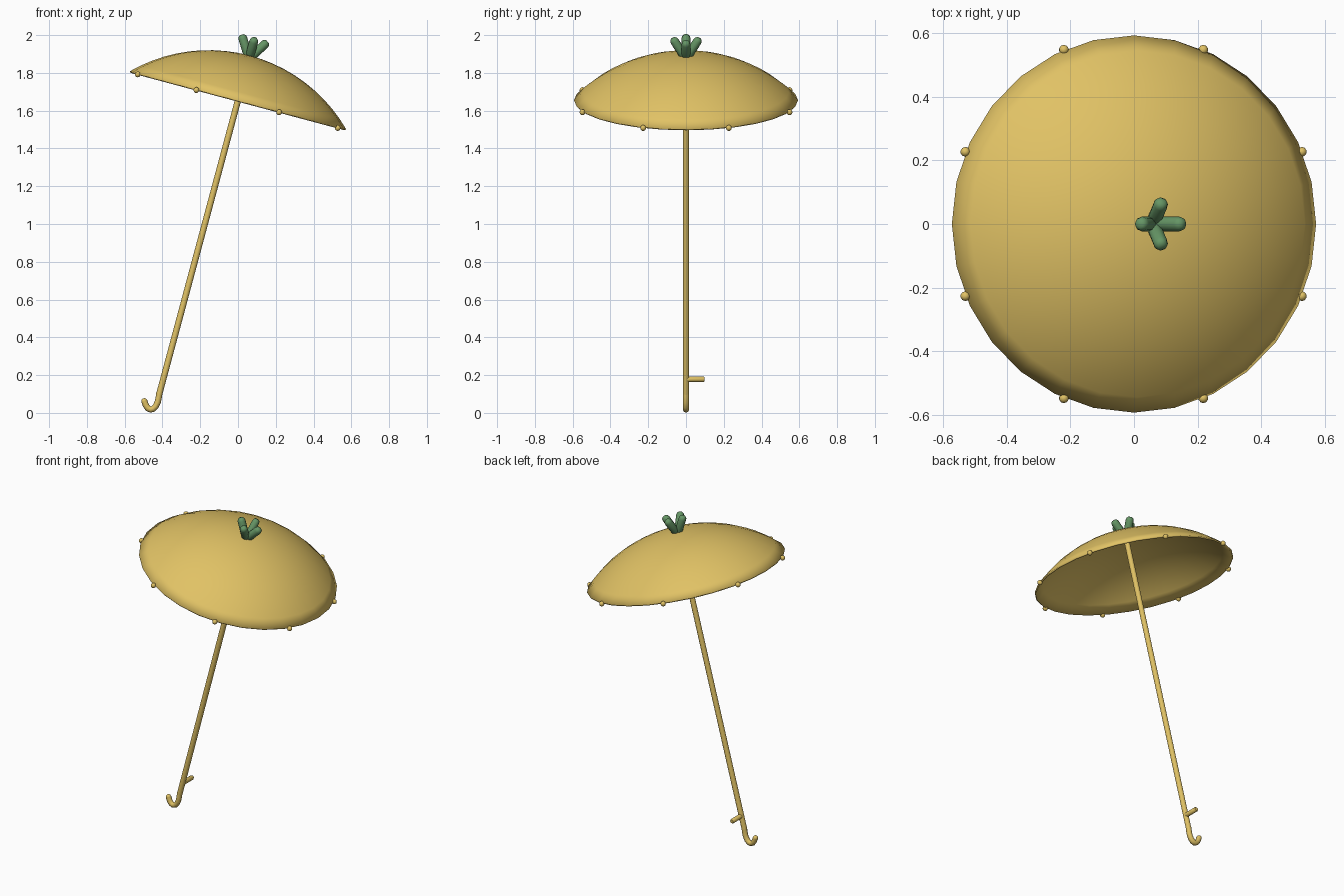
import bpy, bmesh, math
from mathutils import Matrix, Vector

if "Cube" in bpy.data.objects:
    bpy.data.objects.remove(bpy.data.objects["Cube"])


def material(name, rgb):
    m = bpy.data.materials.new(name)
    m.diffuse_color = (*rgb, 1)
    m.use_nodes = True
    m.node_tree.nodes["Principled BSDF"].inputs["Base Color"].default_value = m.diffuse_color
    return m


GOLD = material("gold", (0.75, 0.54, 0.13))
GREEN = material("green", (0.13, 0.30, 0.13))

# Tilted frame: origin at the middle of the rim, z along the pole
FRAME = Matrix.Translation((0, 0, 1.655)) @ Matrix.Rotation(math.radians(15), 4, 'Y')
RIM, HEIGHT = 0.593, 0.245


def finish(ob, mat, angle=50):
    ob.data.materials.append(mat)
    bpy.ops.object.select_all(action='DESELECT')
    ob.select_set(True)
    bpy.context.view_layer.objects.active = ob
    bpy.ops.object.shade_smooth_by_angle(angle=math.radians(angle))
    return ob


def lathe(name, profile, sides, matrix, mat, cap=True):
    """Turn (radius, z) points, listed bottom to top, around z."""
    bm = bmesh.new()
    rings = []
    for r, z in profile:
        if r == 0:
            rings.append([bm.verts.new((0, 0, z))] * sides)
        else:
            rings.append([bm.verts.new((r * math.cos(i * math.tau / sides),
                                        r * math.sin(i * math.tau / sides), z))
                          for i in range(sides)])
    for a, b in zip(rings, rings[1:]):
        for i in range(sides):
            j = (i + 1) % sides
            bm.faces.new(list(dict.fromkeys((a[i], a[j], b[j], b[i]))))
    if cap:
        for ring, flip in ((rings[0], True), (rings[-1], False)):
            if len(set(ring)) > 2:
                bm.faces.new(ring[::-1] if flip else ring)
    me = bpy.data.meshes.new(name)
    bm.to_mesh(me)
    bm.free()
    ob = bpy.data.objects.new(name, me)
    bpy.context.collection.objects.link(ob)
    ob.matrix_world = matrix
    return finish(ob, mat)


def capsule(name, start, end, r, sides, matrix, mat):
    start, end = Vector(start), Vector(end)
    d = end - start
    n = d.length
    prof = [(0.5 * r, -0.87 * r), (0.87 * r, -0.5 * r), (r, 0),
            (r, n), (0.87 * r, n + 0.5 * r), (0.5 * r, n + 0.87 * r)]
    turn = d.to_track_quat('Z', 'Y').to_matrix().to_4x4()
    return lathe(name, prof, sides, matrix @ Matrix.Translation(start) @ turn, mat)


# Canopy: thin spherical cap
R = (RIM ** 2 + HEIGHT ** 2) / (2 * HEIGHT)
edge = math.asin(RIM / R)
cap_profile = [(R * math.sin(edge * k / 10), R * math.cos(edge * k / 10) - R + HEIGHT)
               for k in range(10, 0, -1)] + [(0, HEIGHT)]
canopy = lathe("canopy", cap_profile, 28, FRAME, GOLD, cap=False)
shell = canopy.modifiers.new("shell", 'SOLIDIFY')
shell.thickness = 0.01
shell.offset = -1

# Pole
lathe("pole", [(0.0165, -1.61), (0.0165, HEIGHT - 0.005)], 12, FRAME, GOLD)

# Rim beads
for i in range(8):
    a = math.radians(22.5 + 45 * i)
    bpy.ops.mesh.primitive_uv_sphere_add(segments=10, ring_count=8, radius=0.0155)
    bead = bpy.context.object
    bead.name = f"rim_bead_{i + 1}"
    bead.matrix_world = FRAME @ Matrix.Translation((RIM * math.cos(a), RIM * math.sin(a), -0.005))
    finish(bead, GOLD)

# Hooked handle
curve = bpy.data.curves.new("hook_handle", 'CURVE')
curve.dimensions = '3D'
curve.bevel_depth = 0.0165
curve.bevel_resolution = 2
curve.use_fill_caps = True
path = [(-0.4165, 0.105), (-0.419, 0.085), (-0.425, 0.057), (-0.436, 0.034), (-0.449, 0.021),
        (-0.463, 0.0175), (-0.477, 0.024), (-0.488, 0.040), (-0.496, 0.062)]
line = curve.splines.new('POLY')
line.points.add(len(path) - 1)
for p, (x, z) in zip(line.points, path):
    p.co = (x, 0, z, 1)
hook = bpy.data.objects.new("hook_handle", curve)
bpy.context.collection.objects.link(hook)
bpy.ops.object.select_all(action='DESELECT')
hook.select_set(True)
bpy.context.view_layer.objects.active = hook
bpy.ops.object.convert(target='MESH')
finish(bpy.context.object, GOLD)
bpy.ops.mesh.primitive_uv_sphere_add(segments=12, ring_count=8, radius=0.016,
                                     location=(-0.496, 0, 0.062))
bpy.context.object.name = "hook_tip"
finish(bpy.context.object, GOLD)

# Side peg on the handle
side = Matrix.Translation((-0.395, 0, 0.178)) @ Matrix.Rotation(-math.pi / 2, 4, 'X')
lathe("side_peg", [(0.0145, 0), (0.0145, 0.092), (0.011, 0.098)], 12, side, GOLD)

# Leafy crown
for i in range(4):
    a = i * math.pi / 2
    c, s = math.cos(a), math.sin(a)
    capsule(f"crown_leaf_{i + 1}", (0.014 * c, 0.014 * s, HEIGHT + 0.004),
            (0.06 * c, 0.06 * s, HEIGHT + 0.078), 0.0235, 8, FRAME, GREEN)
